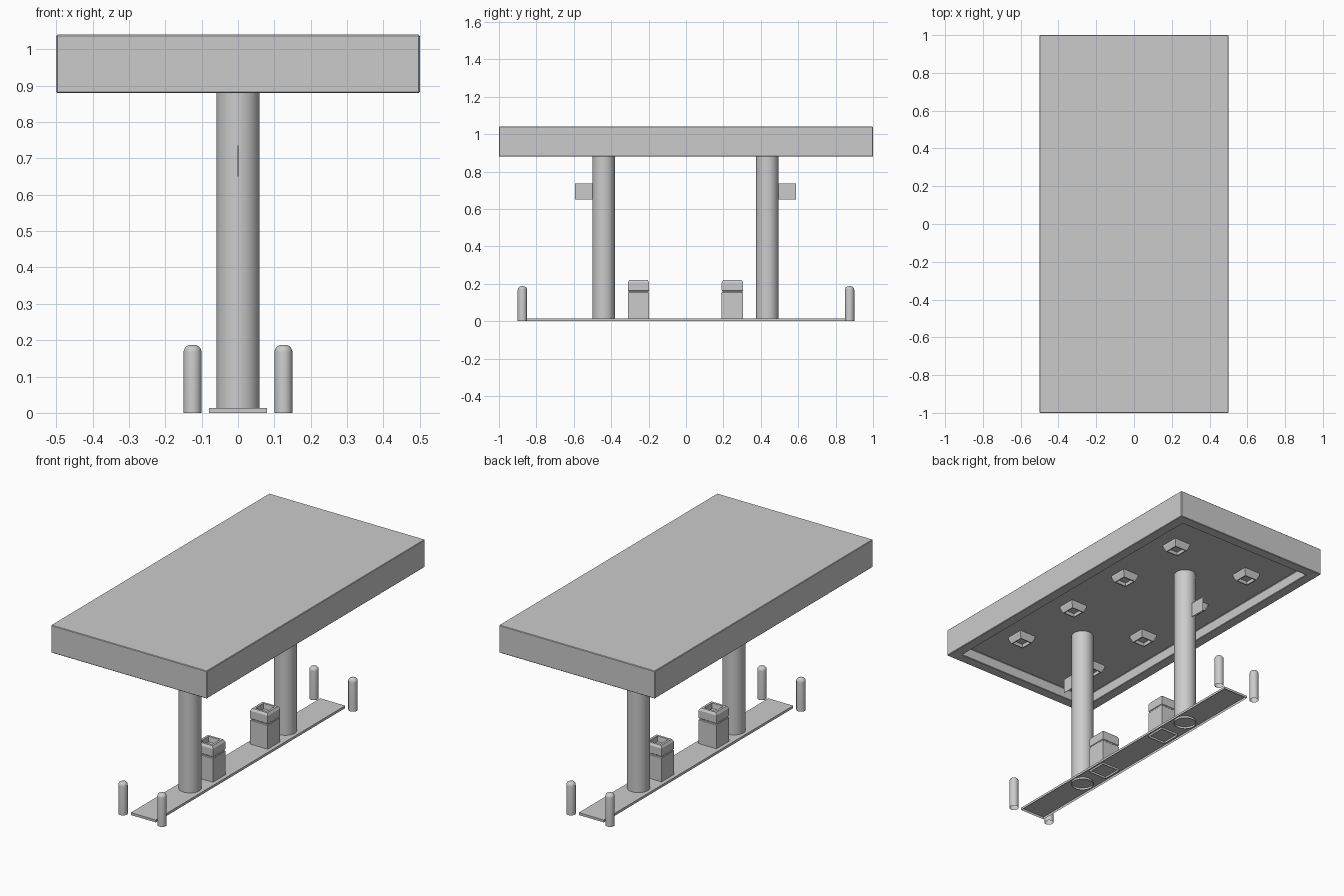
import bpy, bmesh, math

if "Cube" in bpy.data.objects:
    bpy.data.objects.remove(bpy.data.objects["Cube"])


def loft(name, rings, loc=(0, 0, 0), sides=4, cap_start=False, cap_end=True, smooth=False):
    """Skin a stack of (half_x, half_y, z) rings: 4 sides = rectangle, more = round."""
    bm = bmesh.new()
    k = math.sqrt(2) if sides == 4 else 1.0
    loops = []
    for hx, hy, z in rings:
        loop = []
        for i in range(sides):
            a = 2 * math.pi * (i + 0.5) / sides
            loop.append(bm.verts.new((hx * k * math.cos(a), hy * k * math.sin(a), z)))
        loops.append(loop)
    for lo, hi in zip(loops, loops[1:]):
        for i in range(sides):
            j = (i + 1) % sides
            bm.faces.new((lo[i], lo[j], hi[j], hi[i]))
    if cap_start:
        bm.faces.new(loops[0][::-1])
    if cap_end:
        bm.faces.new(loops[-1])
    bmesh.ops.recalc_face_normals(bm, faces=bm.faces[:])
    mesh = bpy.data.meshes.new(name)
    bm.to_mesh(mesh)
    bm.free()
    obj = bpy.data.objects.new(name, mesh)
    obj.location = loc
    bpy.context.collection.objects.link(obj)
    if smooth:
        bpy.ops.object.select_all(action='DESELECT')
        obj.select_set(True)
        bpy.context.view_layer.objects.active = obj
        bpy.ops.object.shade_smooth_by_angle(angle=math.radians(35))
    return obj


# canopy: solid slab with a recessed ceiling underneath
canopy = loft("canopy", [(0.5, 1.0, 1.04), (0.5, 1.0, 0.88),
                         (0.44, 0.94, 0.88), (0.44, 0.94, 0.94)], cap_start=True)
bevel = canopy.modifiers.new("soft_edges", 'BEVEL')
bevel.width = 0.003
bevel.segments = 1

# ceiling lamps: tapered housings with sunken lenses, 2 x 4 grid
for x in (-0.25, 0.25):
    for y in (-0.66, -0.22, 0.22, 0.66):
        loft("ceiling_lamp", [(0.052, 0.052, 0.94), (0.052, 0.052, 0.93), (0.04, 0.04, 0.90),
                              (0.034, 0.034, 0.90), (0.034, 0.034, 0.92)], (x, y, 0))

# island: low plinth, open below
loft("island_base", [(0.08, 0.868, 0.0), (0.08, 0.868, 0.014)])

# columns with flat sign panels on their outer sides
for s, y in ((-1, -0.44), (1, 0.435)):
    loft("column", [(0.06, 0.06, 0.002), (0.06, 0.06, 0.94)], (0, y, 0),
         sides=32, cap_end=False, smooth=True)
    loft("column_sign", [(0.001, 0.05, 0.65), (0.001, 0.05, 0.735)],
         (0, y + s * 0.104, 0), cap_start=True)

# waste bins: grooved body, chamfered lid with an opening
bin_profile = [(0.057, 0.002), (0.057, 0.152), (0.054, 0.155), (0.054, 0.160),
               (0.057, 0.163), (0.057, 0.207), (0.049, 0.22), (0.036, 0.22), (0.032, 0.19)]
for y in (-0.254, 0.248):
    loft("waste_bin", [(w, w, z) for w, z in bin_profile], (0, y, 0))

# bollards: rounded tops, open below
r, top, n = 0.025, 0.187, 5
bollard = [(r, 0.0)] + [(0.005 + 0.02 * math.cos(t), top - 0.02 + 0.02 * math.sin(t))
                        for t in (math.pi / 2 * i / n for i in range(n + 1))]
for x in (-0.125, 0.125):
    for y in (-0.875, 0.875):
        loft("bollard", [(w, w, z) for w, z in bollard], (x, y, 0), sides=20, smooth=True)
